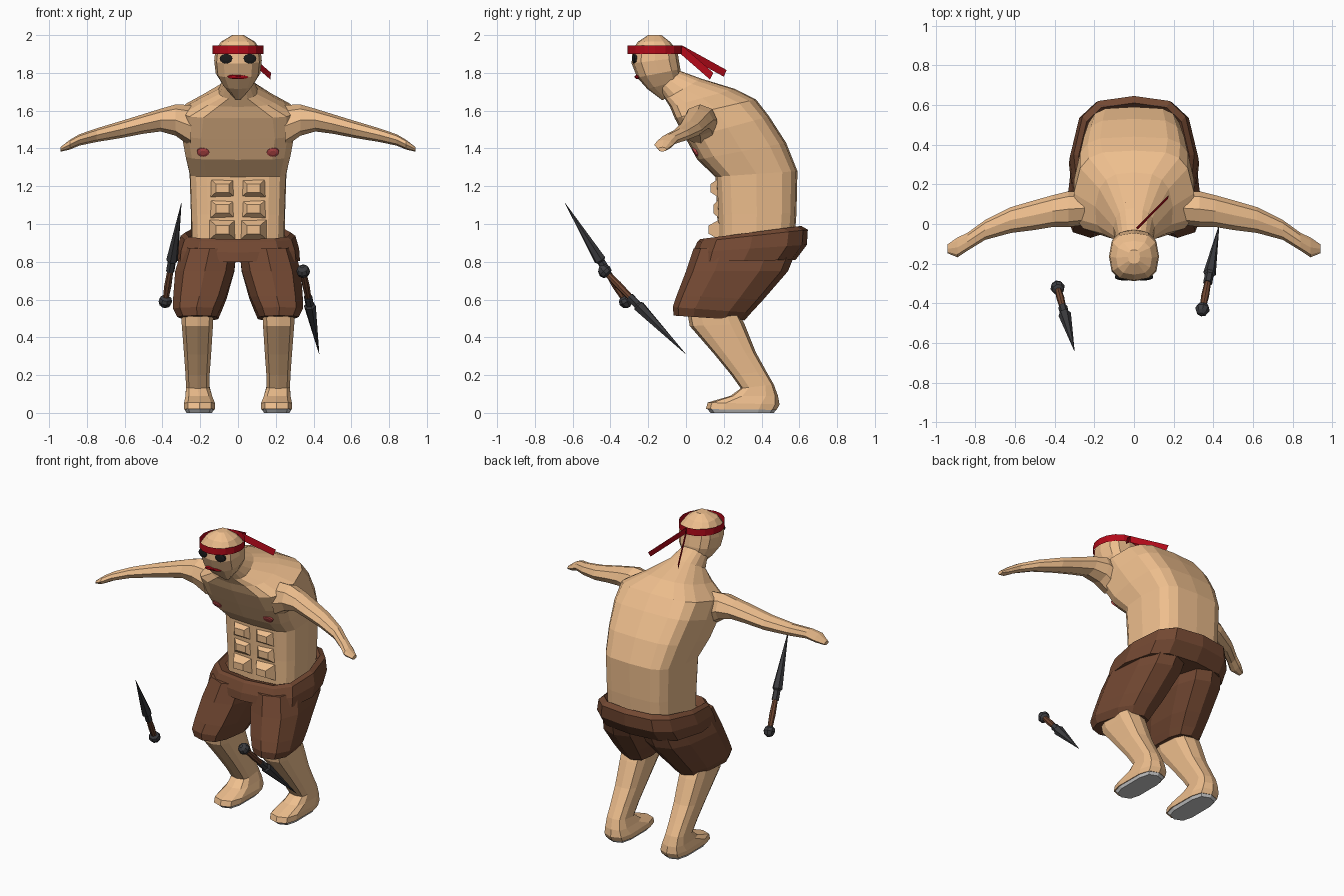
import bpy, bmesh, math
from mathutils import Vector

if "Cube" in bpy.data.objects:
    bpy.data.objects.remove(bpy.data.objects["Cube"])


def material(name, rgb):
    m = bpy.data.materials.new(name)
    m.diffuse_color = (*rgb, 1)
    m.use_nodes = True
    m.node_tree.nodes["Principled BSDF"].inputs["Base Color"].default_value = m.diffuse_color
    return m


SKIN = material("skin", (0.86, 0.52, 0.27))
CLOTH = material("brown_cloth", (0.17, 0.065, 0.032))
RED = material("red_cloth", (0.45, 0.003, 0.010))
NIPPLE = material("rose", (0.50, 0.07, 0.07))
BLACK = material("black", (0.01, 0.01, 0.01))
STEEL = material("dark_steel", (0.045, 0.045, 0.05))


def ring(f, b, x0, x1, e=0.75, n=12, taper=0):
    """Tilted rounded loop from front point f to back point b (y, z)."""
    pts = []
    for i in range(n):
        a = 2 * math.pi * i / n
        u = math.copysign(abs(math.sin(a)) ** e, math.sin(a))
        v = math.copysign(abs(math.cos(a)) ** e, math.cos(a))
        t = (1 - v) / 2
        x = (x0 + x1) / 2 + (x1 - x0) / 2 * u
        pts.append((x * (1 - taper * max(0, t - .4)),
                    f[0] + (b[0] - f[0]) * t, f[1] + (b[1] - f[1]) * t))
    return pts


def loft(name, rings, mat=None, caps=(True, True), sx=1):
    bm = bmesh.new()
    loops = [[bm.verts.new((x * sx, y, z)) for x, y, z in r] for r in rings]
    n = len(loops[0])
    for a, b in zip(loops, loops[1:]):
        for i in range(n):
            bm.faces.new((a[i], a[(i + 1) % n], b[(i + 1) % n], b[i]))
    if caps[0]:
        bm.faces.new(loops[0])
    if caps[1]:
        bm.faces.new(loops[-1])
    bmesh.ops.recalc_face_normals(bm, faces=bm.faces)
    me = bpy.data.meshes.new(name)
    bm.to_mesh(me)
    bm.free()
    ob = bpy.data.objects.new(name, me)
    bpy.context.collection.objects.link(ob)
    if mat:
        me.materials.append(mat)
    return ob


def body(rows, e=0.75, n=12, taper=0):
    """Rings centred on x = 0: (front y, z, back y, z, half width[, roundness])."""
    return [ring(r[:2], r[2:4], -r[4], r[4], r[5] if len(r) > 5 else e, n, taper)
            for r in rows]


def limb(rows, e=0.75, n=10, taper=0):
    """Off-centre rings: (front y, z, back y, z, inner x, outer x)."""
    return [ring(r[:2], r[2:4], r[4], r[5], e, n, taper) for r in rows]


# Torso leaning forward, up into the neck
torso = loft("torso", body([
    (.17, .84, .57, .84, .25, .5), (.165, 1.05, .585, 1.06, .255, .48),
    (.155, 1.25, .59, 1.28, .262, .48), (.06, 1.34, .53, 1.43, .288, .48),
    (.0, 1.45, .44, 1.57, .31, .48), (-.06, 1.56, .37, 1.66, .31, .55),
    (-.085, 1.62, .26, 1.715, .20, .68), (-.11, 1.66, .08, 1.77, .105, .75),
    (-.14, 1.71, -.03, 1.81, .085, .8)], n=16, taper=.22), SKIN)

# Head
head = loft("head", body([
    (-.125, 1.655, -.05, 1.70, .02), (-.205, 1.715, -.03, 1.76, .08),
    (-.258, 1.775, -.03, 1.82, .118), (-.288, 1.85, -.04, 1.88, .126),
    (-.284, 1.92, -.045, 1.92, .12), (-.255, 1.965, -.085, 1.965, .09),
    (-.20, 2.0, -.13, 2.0, .03)], 0.75), SKIN)

# Headband with two hanging tails
loft("headband", body([(-.31, 1.90, -.02, 1.90, .135),
                       (-.31, 1.945, -.02, 1.945, .135)], 1, 16),
     RED, (False, False))


def tail(name, tip, top, low, lean=0):
    me = bpy.data.meshes.new(name)
    me.from_pydata([(.01, -.02, 1.945), (*tip, top),
                    (tip[0] * .93 + lean, tip[1] * .93 - lean, low),
                    (.01 + lean, -.02 - lean, 1.90)], [], [(0, 1, 2, 3)])
    me.materials.append(RED)
    bpy.context.collection.objects.link(bpy.data.objects.new(name, me))


tail("headband_tail_long", (-.09, .215), 1.815, 1.78)
tail("headband_tail_short", (.175, .145), 1.80, 1.765, .008)

bpy.context.view_layer.update()


def patch(name, target, x, z, rx, rz, mat):
    """Small flattened disc laid on the front of the target."""
    hit, p, nrm, _ = target.ray_cast(Vector((x, -2, z)), Vector((0, 1, 0)))
    q = (-nrm).to_track_quat('Y', 'Z')
    rings = []
    for d, s in ((0.01, 1), (-0.003, 1), (-0.007, .5)):
        rings.append([p + q @ Vector((rx * s * math.cos(a), d, rz * s * math.sin(a)))
                      for a in [math.tau * i / 12 for i in range(12)]])
    loft(name, rings, mat)


patch("mouth", head, 0, 1.778, .055, .011, RED)

for side, sx in (("left", 1), ("right", -1)):
    patch(side + "_eye", head, .063 * sx, 1.875, .034, .026, BLACK)
    patch(side + "_nipple", torso, .185 * sx, 1.38, .033, .026, NIPPLE)

    # Abdominal muscles: three soft tapered blocks per side
    for i, (z, y) in enumerate(((1.19, .13), (1.08, .145), (.97, .12))):
        block = [[(.082 + a * w, yy, z + b * h) for a, b in
                  ((-1, -1), (1, -1), (1, 1), (-1, 1))]
                 for yy, w, h in ((.18, .072, .055), (y, .035, .022))]
        loft(f"{side}_abdominal_{i + 1}", block, SKIN, sx=sx)

    # Outstretched arm ending in a simple mitten hand
    arm = [(.25, .08, 1.52, .085, .11), (.33, .075, 1.55, .09, .083),
           (.41, .065, 1.55, .08, .06),
           (.50, .045, 1.53, .075, .052), (.62, .02, 1.50, .065, .045),
           (.75, -.03, 1.47, .05, .036), (.84, -.09, 1.445, .045, .030),
           (.89, -.118, 1.42, .05, .026), (.94, -.125, 1.395, .022, .012)]
    loft(side + "_arm", [[(x, y + hy * math.cos(a), z + hz * math.sin(a))
                          for a in [math.tau * i / 8 for i in range(8)]]
                         for x, y, z, hy, hz in arm], SKIN, sx=sx)

    # Shorts leg
    loft(side + "_shorts_leg", limb([
        (.04, .87, .60, .90, .0, .30), (.0, .75, .54, .75, .015, .338),
        (-.05, .62, .41, .60, .06, .348), (-.07, .56, .345, .53, .09, .348),
        (-.065, .515, .31, .49, .11, .325)], 0.7, 10, .25), CLOTH, sx=sx)

    # Bent leg and foot
    loft(side + "_leg", limb([
        (.0, .57, .27, .55, .125, .305), (.02, .46, .31, .47, .13, .30),
        (.15, .31, .37, .32, .14, .288), (.24, .20, .425, .22, .148, .28),
        (.29, .13, .465, .15, .15, .277), (.235, .09, .487, .09, .135, .28),
        (.115, .055, .495, .045, .12, .288), (.105, .02, .48, .016, .12, .288)],
        0.6), SKIN, sx=sx)
    loft(side + "_sole", limb([(.11, .025, .48, .02, .123, .285),
                               (.13, 0, .465, 0, .135, .275)], 0.6), sx=sx)

# Shorts hips, open at the waist
loft("shorts_hips", body([
    (.03, .80, .58, .81, .335), (.035, .85, .64, .89, .33),
    (.06, .905, .645, .97, .31), (.075, .92, .61, .99, .285),
    (.14, .90, .585, .96, .265)], 0.62, 12, .2),
    CLOTH, (True, False))


# Daggers: profile of (distance, half width, half thickness) from the pommel
def dagger(name, pommel, tip):
    start = Vector(pommel)
    q = (Vector(tip) - start).to_track_quat('Z', 'Y')

    def turned(part, rows, n, mat):
        rings = [[start + q @ Vector((w * math.cos(a), d * math.sin(a), t))
                  for a in [math.tau * i / n for i in range(n)]]
                 for t, w, d in rows]
        loft(f"{name}_{part}", rings, mat)

    turned("pommel", [(-.035, .01, .01), (-.023, .028, .028), (0, .037, .037),
                      (.02, .031, .031), (.033, .012, .012)], 8, STEEL)
    turned("grip", [(.02, .016, .016), (.10, .02, .02), (.21, .016, .016)], 8, CLOTH)
    turned("blade", [(.19, .023, .023), (.25, .022, .022), (.26, .032, .032),
                     (.617, .001, .001)], 6, STEEL)


dagger("right_dagger", (-.385, -.32, .59), (-.30, -.64, 1.11))
dagger("left_dagger", (.345, -.43, .75), (.43, .0, .31))
